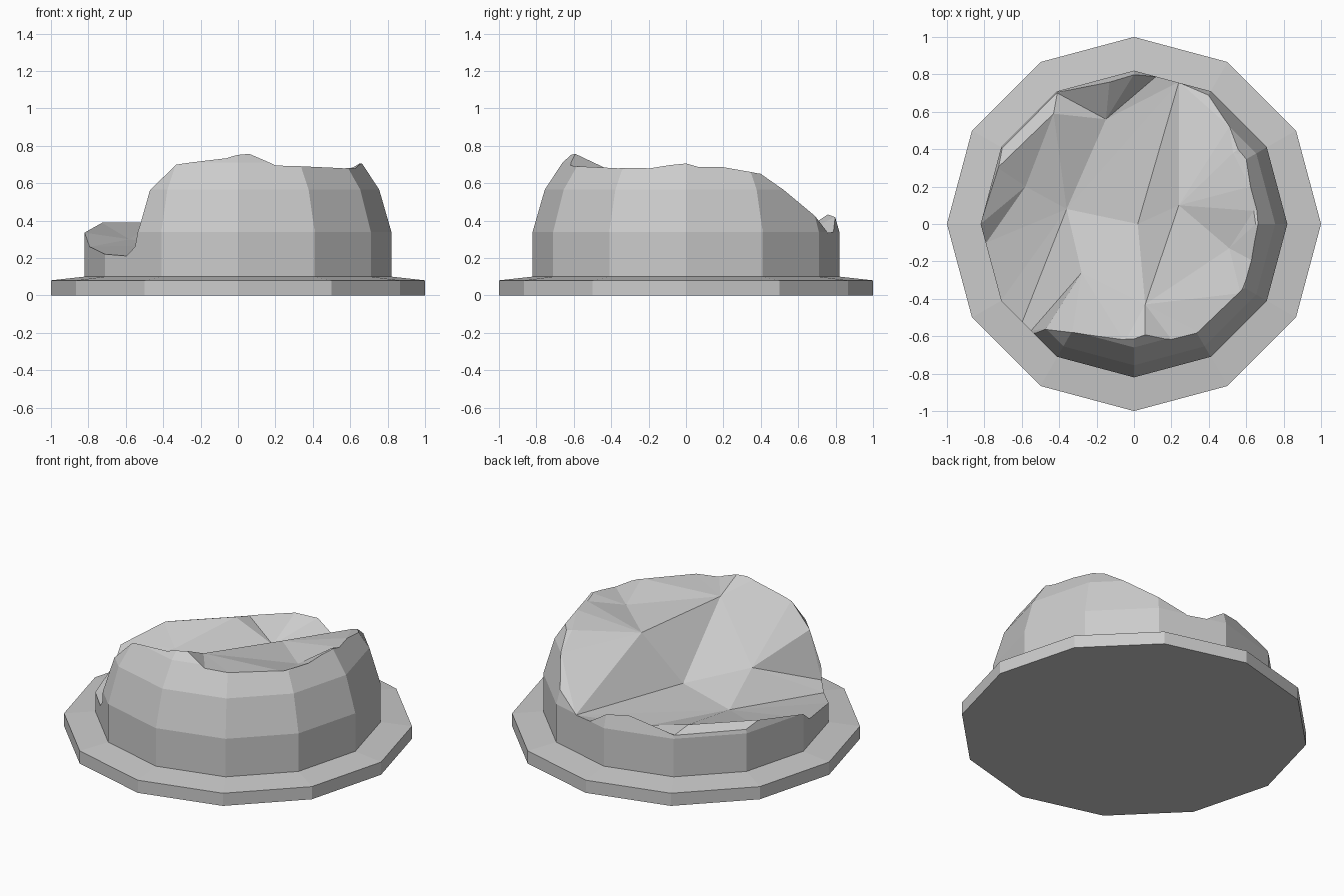
import bpy, bmesh
from math import cos, sin, tau
from mathutils import Vector
from mathutils.geometry import delaunay_2d_cdt

if "Cube" in bpy.data.objects:
    bpy.data.objects.remove(bpy.data.objects["Cube"])

SIDES = 12


def lathe(name, profile):
    """Closed flat-faced solid with 12 sides from (radius, z) points."""
    bm = bmesh.new()
    rings = [[bm.verts.new((r * cos(tau * i / SIDES), r * sin(tau * i / SIDES), z))
              for i in range(SIDES)] for r, z in profile]
    for a, b in zip(rings, rings[1:]):
        for i in range(SIDES):
            j = (i + 1) % SIDES
            bm.faces.new((a[i], a[j], b[j], b[i]))
    bm.faces.new(rings[0][::-1])
    bm.faces.new(rings[-1])
    return finish(name, bm)


def finish(name, bm):
    bmesh.ops.recalc_face_normals(bm, faces=bm.faces[:])
    me = bpy.data.meshes.new(name)
    bm.to_mesh(me)
    bm.free()
    ob = bpy.data.objects.new(name, me)
    bpy.context.collection.objects.link(ob)
    return ob


# Base plate with slightly sloped top
lathe("base_plate", [(1, 0), (1, 0.08), (0.82, 0.1), (0.5, 0.1)])

# Whole dome before breaking
dome = lathe("broken_dome", [(0.82, 0.05), (0.82, 0.34), (0.755, 0.565),
                             (0.66, 0.71), (0.56, 0.80), (0.2, 0.9)])

# Broken rim, counter-clockwise from the front left
rim = [(-.60, -.53, .21), (-.55, -.57, .26), (-.525, -.585, .375), (-.47, -.56, .56),
       (-.33, -.58, .70), (-.05, -.63, .745), (.06, -.61, .765), (.21, -.63, .695),
       (.35, -.58, .69), (.57, -.37, .68), (.63, -.33, .65), (.64, -.2, .685),
       (.65, 0, .705), (.64, .07, .685), (.62, .2, .685), (.53, .38, .65),
       (.51, .52, .565), (.40, .69, .425), (.24, .76, .335), (.12, .79, .34),
       (0, .80, .42), (-.13, .77, .44), (-.41, .70, .36), (-.71, .41, .36),
       (-.73, .30, .39), (-.82, 0, .335), (-.79, -.1, .26), (-.71, -.41, .22)]
# Hollows and ridges inside the break
inner = [(.06, -.43, .68), (.02, 0, .305), (-.36, .08, .27), (-.28, -.26, .385),
         (.24, .10, .605), (.51, -.13, .62), (-.15, .56, .30), (-.58, .20, .30),
         (-.43, .59, .39)]
n = len(rim)
outer = [(x * 1.5, y * 1.5, z) for x, y, z in rim]
pts = rim + inner + outer
I = lambda k: n + k
edges = [(i, (i + 1) % n) for i in range(n)]
edges += [(i, n + len(inner) + i) for i in range(n)]
edges += [(7, I(0)), (I(0), I(1)), (I(1), 18), (18, I(2)), (I(2), I(3)), (I(3), 1),
          (I(2), 0), (I(1), I(4)), (I(4), 18), (I(0), I(4)), (I(4), I(5)),
          (I(2), I(7)), (I(6), 22), (I(6), I(2)), (I(8), 22), (I(8), 24),
          (I(7), 24), (I(2), I(8))]
res = delaunay_2d_cdt([Vector(p[:2]) for p in pts], edges, [], 0, 1e-5)
verts2d, faces, orig = res[0], res[2], res[3]

# Solid below the fracture surface, used to trim the dome
bm = bmesh.new()
vs = []
for v, o in zip(verts2d, orig):
    z = pts[o[0]][2] if o else min(pts, key=lambda p: (Vector(p[:2]) - v).length)[2]
    vs.append(bm.verts.new((v.x, v.y, z)))
for f in faces:
    bm.faces.new([vs[i] for i in f])
low = bmesh.ops.extrude_face_region(bm, geom=bm.faces[:], use_keep_orig=True)["geom"]
for g in low:
    if isinstance(g, bmesh.types.BMVert):
        g.co.z = -0.5
cutter = finish("fracture_cutter", bm)
cutter.hide_render = True

mod = dome.modifiers.new("break", "BOOLEAN")
mod.operation = "INTERSECT"
mod.solver = "EXACT"
mod.object = cutter
bpy.context.view_layer.objects.active = dome
bpy.ops.object.modifier_apply(modifier=mod.name)
bpy.data.objects.remove(cutter)
